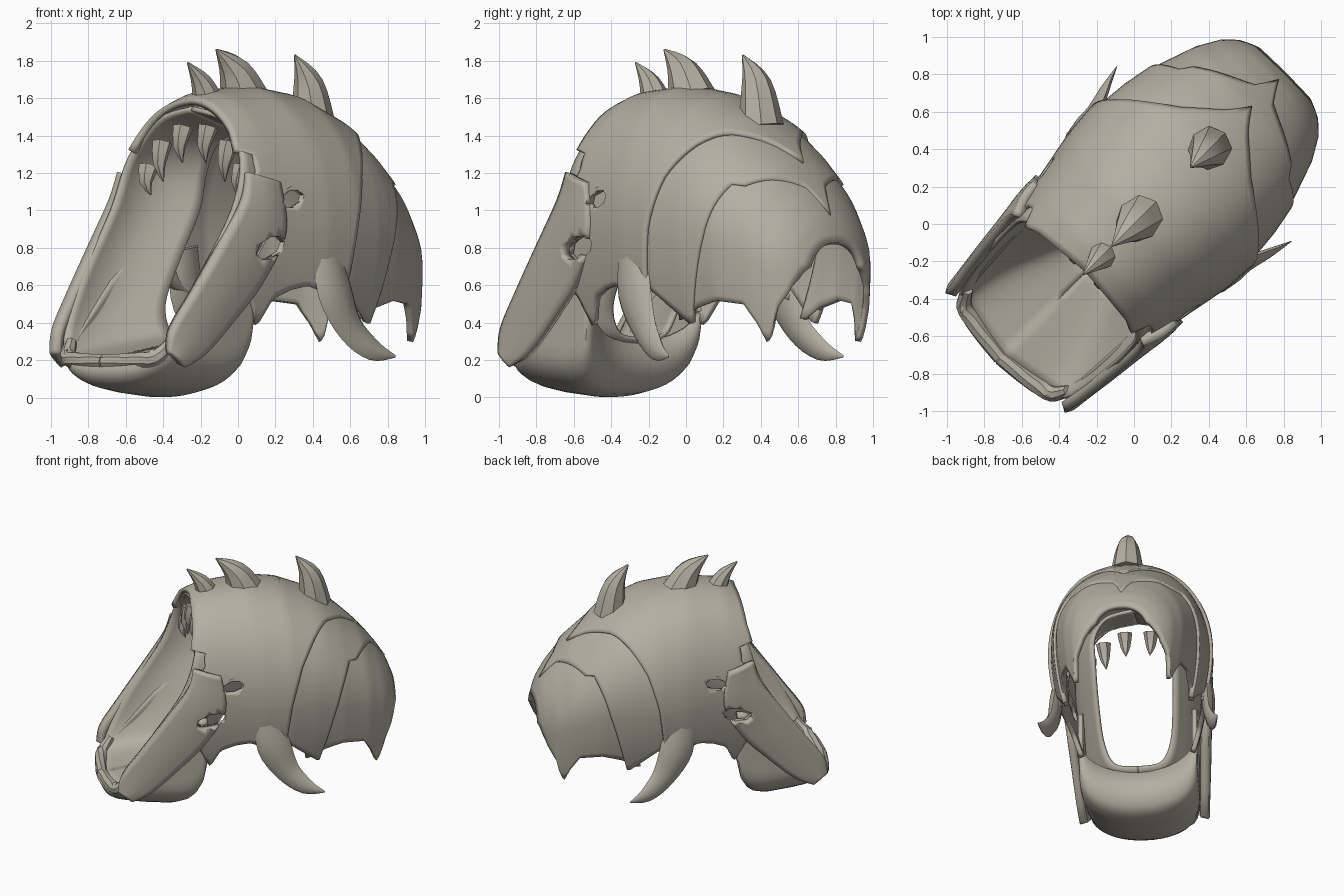
import bpy, bmesh, math
from mathutils import Vector, Matrix

if "Cube" in bpy.data.objects:
    bpy.data.objects.remove(bpy.data.objects["Cube"])

# Local frame: x = sideways, y = towards the back; everything is turned 45 degrees
TURN = Matrix.Rotation(math.radians(-45), 4, 'Z')
STONE = bpy.data.materials.new("warm_grey")
STONE.diffuse_color = (.46, .43, .365, 1)
STONE.use_nodes = True
STONE.node_tree.nodes["Principled BSDF"].inputs["Base Color"].default_value = STONE.diffuse_color


def interp(table, x):
    if x <= table[0][0]:
        return table[0][1]
    for (x0, y0), (x1, y1) in zip(table, table[1:]):
        if x <= x1:
            return y0 + (y1 - y0) * (x - x0) / (x1 - x0)
    return table[-1][1]


def spline(pts, sub):
    """Smooth path through points (vectors of any length)."""
    P, out = [Vector(p) for p in pts], []
    for i in range(len(P) - 1):
        p0, p3 = P[max(i - 1, 0)], P[min(i + 2, len(P) - 1)]
        for s in (j / sub for j in range(sub)):
            out.append(.5 * (2 * P[i] + (P[i + 1] - p0) * s + (2 * p0 - 5 * P[i] + 4 * P[i + 1] - p3) * s * s
                             + (3 * P[i] - p0 - 3 * P[i + 1] + p3) * s ** 3))
    return out + [P[-1]]


def make(name, verts, faces, mirror=False, thick=0.0):
    me = bpy.data.meshes.new(name)
    me.from_pydata(verts, [], faces)
    me.materials.append(STONE)
    bm = bmesh.new()
    bm.from_mesh(me)
    bmesh.ops.recalc_face_normals(bm, faces=bm.faces)
    bm.to_mesh(me)
    bm.free()
    ob = bpy.data.objects.new(name, me)
    bpy.context.collection.objects.link(ob)
    ob.matrix_world = TURN
    if thick:
        m = ob.modifiers.new("thickness", 'SOLIDIFY')
        m.thickness = thick
        m.offset = 0
    if mirror:
        ob.modifiers.new("mirror", 'MIRROR')
    for o in bpy.context.selected_objects:
        o.select_set(False)
    ob.select_set(True)
    bpy.context.view_layer.objects.active = ob
    bpy.ops.object.shade_smooth_by_angle(angle=math.radians(40))
    return ob


def grid_faces(rows, cols):
    return [(r * cols + c, r * cols + c + 1, (r + 1) * cols + c + 1, (r + 1) * cols + c)
            for r in range(rows - 1) for c in range(cols - 1)]


def strip(name, edge_a, edge_b, bulge, thick, sub=5, n=8):
    """Mirrored band between two edge paths; bulge pushes its middle outwards."""
    A, B = spline(edge_a, sub), spline(edge_b, sub)
    verts = []
    for a, b in zip(A, B):
        for s in (j / n for j in range(n + 1)):
            p = a.lerp(b, s)
            p.x *= 1 + bulge * math.sin(s * math.pi)
            verts.append(p)
    return make(name, verts, grid_faces(len(A), n + 1), True, thick)


# Overall helmet form along its length
WIDTH = [(-.5, .46), (-.3, .50), (-.13, .53), (.1, .575), (.3, .59), (.5, .57), (.7, .53),
         (.9, .455), (1.02, .38), (1.08, .31), (1.13, .2)]
CREST = [(-.42, 1.55), (-.36, 1.58), (-.25, 1.62), (.04, 1.65), (.3, 1.61), (.56, 1.50),
         (.7, 1.40), (.87, 1.26), (1.0, 1.10), (1.08, .98), (1.13, .84)]
WAIST = [(-.5, .95), (.6, .88), (.9, .76), (1.13, .62)]


def form(u, t, bottom, k):
    """Point on the vault: t 0 = crest, 1 = widest, 1.5 = bottom edge."""
    side, t = (1 if t >= 0 else -1), abs(t)
    w, zc, h = interp(WIDTH, u), interp(WAIST, u), interp(CREST, u)
    if t <= 1:
        a = t * math.pi / 2
        v = w * math.sin(a) ** .95
        z = zc + (h - zc) * max(math.cos(a), 0) ** .92 * k
    else:
        z = zc + (interp(bottom, u) - zc) * (t - 1) * 2
        v = w * (1 - .55 * (zc - z) ** 2 - .05 * (zc - z))
    return Vector((side * v * k, u, z))


def plate(name, front, back, bottom, k=1.0, thick=.035, n=30):
    ts = [1.5 * i / n for i in range(-n, n + 1)]
    verts = []
    for j in range(n + 1):
        for t in ts:
            f, b = interp(front, abs(t)), interp(back, abs(t))
            verts.append(form(f + (b - f) * j / n, t, bottom, k))
    return make(name, verts, grid_faces(n + 1, len(ts)), thick=thick)


def taper(name, pts, radii, flat=1.0, n=8, mirror=False, sub=4):
    """Bent tapered spike or bar; flat scales its sideways thickness."""
    path = spline([(*p, r) for p, r in zip(pts, radii)], sub)
    cs = [Vector(p[:3]) for p in path]
    verts, faces = [], []
    for i, c in enumerate(cs):
        d = (cs[min(i + 1, len(cs) - 1)] - cs[max(i - 1, 0)]).normalized()
        b = d.cross(Vector((1, 0, 0))).normalized()
        a = b.cross(d)
        for g in (2 * math.pi * q / n for q in range(n)):
            verts.append(c + (a * math.cos(g) * flat + b * math.sin(g)) * path[i][3])
    for i in range(len(cs) - 1):
        for q in range(n):
            e = (q + 1) % n
            faces.append((i * n + q, i * n + e, (i + 1) * n + e, (i + 1) * n + q))
    faces += [tuple(range(n)), tuple(range(len(verts) - n, len(verts)))]
    return make(name, verts, faces, mirror)


# Three overlapping armour plates
head = plate("head_plate",
             [(0, -.36), (.45, -.39), (.6, -.42), (.66, -.30), (.72, -.34), (.76, -.32), (.9, -.44),
              (1.1, -.47), (1.5, -.42)],
             [(0, .88), (.08, .78), (.3, .61), (.5, .50), (.75, .38), (1, .30), (1.5, .25)],
             [(-.42, .58), (-.36, .54), (-.28, .38), (-.21, .53), (-.1, .58), (0, .60), (.25, .52)])
plate("middle_plate", [(0, .2), (1, .1), (1.5, .2)],
      [(0, 1.08), (.1, .97), (.4, .87), (.55, .81), (.6, .75), (.8, .70), (1, .65), (1.5, .52)],
      [(.15, .64), (.3, .56), (.5, .40)], .96)
plate("rear_plate", [(0, .6), (1, .5), (1.5, .42)],
      [(0, 1.13), (.8, 1.125), (1, 1.10), (1.25, 1.07), (1.5, 1.02)],
      [(.45, .42), (.55, .48), (.7, .52), (.86, .50), (.92, .40), (.96, .30), (.99, .34), (1.02, .46)], .925)

# Cheek bars running from the head down to the jaw
bars = strip("cheek_bar",
             [(.465, -.41, 1.2), (.485, -.46, 1.05), (.475, -.62, .82), (.455, -.80, .57), (.43, -.94, .37), (.425, -.96, .24)],
             [(.515, -.22, 1.15), (.525, -.19, .88), (.495, -.33, .62), (.475, -.50, .44), (.455, -.72, .24), (.44, -.87, .17)],
             .035, .06)

# Eye openings cut through head and cheek bars
for name, u, z, a, b in (("lower_eye_cutter", -.29, .80, .115, .06), ("upper_eye_cutter", -.13, 1.06, .08, .045)):
    ring = [(math.cos(g) * a, math.sin(g) * b) for g in (i * math.pi / 4 for i in range(8))]
    c, s = math.cos(.28), math.sin(.28)
    vs = [(x, u + p * c - q * s, z + p * s + q * c) for x in (-1, 1) for p, q in ring]
    fs = [(i, (i + 1) % 8, 8 + (i + 1) % 8, 8 + i) for i in range(8)] + [tuple(range(8)), tuple(range(8, 16))]
    cutter = make(name, vs, fs)
    cutter.hide_render = True
    cutter.hide_viewport = True
    for ob in (head, bars):
        m = ob.modifiers.new("eye", 'BOOLEAN')
        m.operation = 'DIFFERENCE'
        m.object = cutter

# Brow ridges over the eyes
taper("lower_brow", [(.46, -.42, .83), (.505, -.29, .885), (.52, -.13, .93)], [.01, .035, .01], .9, 8, True)
taper("upper_brow", [(.49, -.25, 1.07), (.505, -.14, 1.125), (.51, -.01, 1.16)], [.01, .03, .01], .9, 8, True)

# Throat lining: funnels from the mouth rim to a narrower inner ring
rim = [(0, -1.0, .19), (.3, -.94, .21), (.40, -.91, .32), (.44, -.75, .62), (.455, -.5, 1.0),
       (.42, -.40, 1.28), (.25, -.355, 1.48), (0, -.35, 1.545)]
ring = [(0, -.33, .31), (.17, -.33, .34), (.25, -.30, .5), (.28, -.15, .75), (.29, 0, 1.0),
        (.29, .05, 1.2), (.2, .05, 1.36), (0, .05, 1.42)]
strip("throat_lining", rim, ring, .13, .025, 5, 10)

# Lower jaw: outer scoop rising at the back to meet the throat
FLOOR = [(-1.0, .15), (-.97, .08), (-.9, .045), (-.75, .02), (-.55, .0), (-.45, .02), (-.40, .08), (-.36, .28)]
RIM = [(-1.0, .22), (-.93, .24), (-.85, .34), (-.6, .62), (-.42, .75)]
JAW_W = [(-1.0, .31), (-.95, .37), (-.85, .40), (-.6, .415), (-.3, .42)]
verts, N = [], 18
for j in range(N + 1):
    for i in range(-N, N + 1):
        s = abs(i) / N
        u = -1.0 + j / N * .64
        fl, top, w = interp(FLOOR, u), interp(RIM, u), interp(JAW_W, u)
        a = min(s / .6, 1) * math.pi / 2
        corner = min(.24, top - fl)
        z = fl + .018 + corner * (1 - math.cos(a) ** .8 if s < .6 else 1)
        if s > .6:
            z += (top - fl - corner) * (s - .6) / .4
        v = w * math.sin(a) ** .9
        verts.append((math.copysign(v, i), u - .03 + .5 * v * v, z))
make("lower_jaw", verts, grid_faces(N + 1, 2 * N + 1), thick=.036)
taper("jaw_lip", [(0, -1.01, .19), (.2, -.985, .195), (.33, -.95, .215), (.38, -.88, .30)], [.04, .045, .045, .03],
      1, 8, True)

# Side tusks
taper("side_tusk", [(.535, .13, .80), (.56, .17, .57), (.58, .27, .37), (.62, .40, .255), (.66, .53, .22)],
      [.10, .125, .09, .06, .006], .4, 8, True)

# Crest horns
taper("front_horn", [(0, -.22, 1.57), (0, -.28, 1.69), (0, -.38, 1.79)], [.085, .055, .005])
taper("middle_horn", [(0, .05, 1.60), (0, -.03, 1.75), (0, -.165, 1.86)], [.13, .085, .005])
taper("rear_horn", [(0, .57, 1.45), (0, .53, 1.68), (0, .43, 1.83)], [.12, .08, .005])

# Upper teeth around the mouth arch
for i, (t, size) in enumerate(((.13, .19), (.38, .21), (.60, .15))):
    p = form(-.32, t, [(0, .6)], .88)
    p.z -= .06
    taper("upper_tooth_%d" % (i + 1),
          [p, (p.x * .97, p.y - .03, p.z - size * .55), (p.x * .92, p.y - .01, p.z - size)],
          [.055, .035, .003], 1, 6, True, 2)
